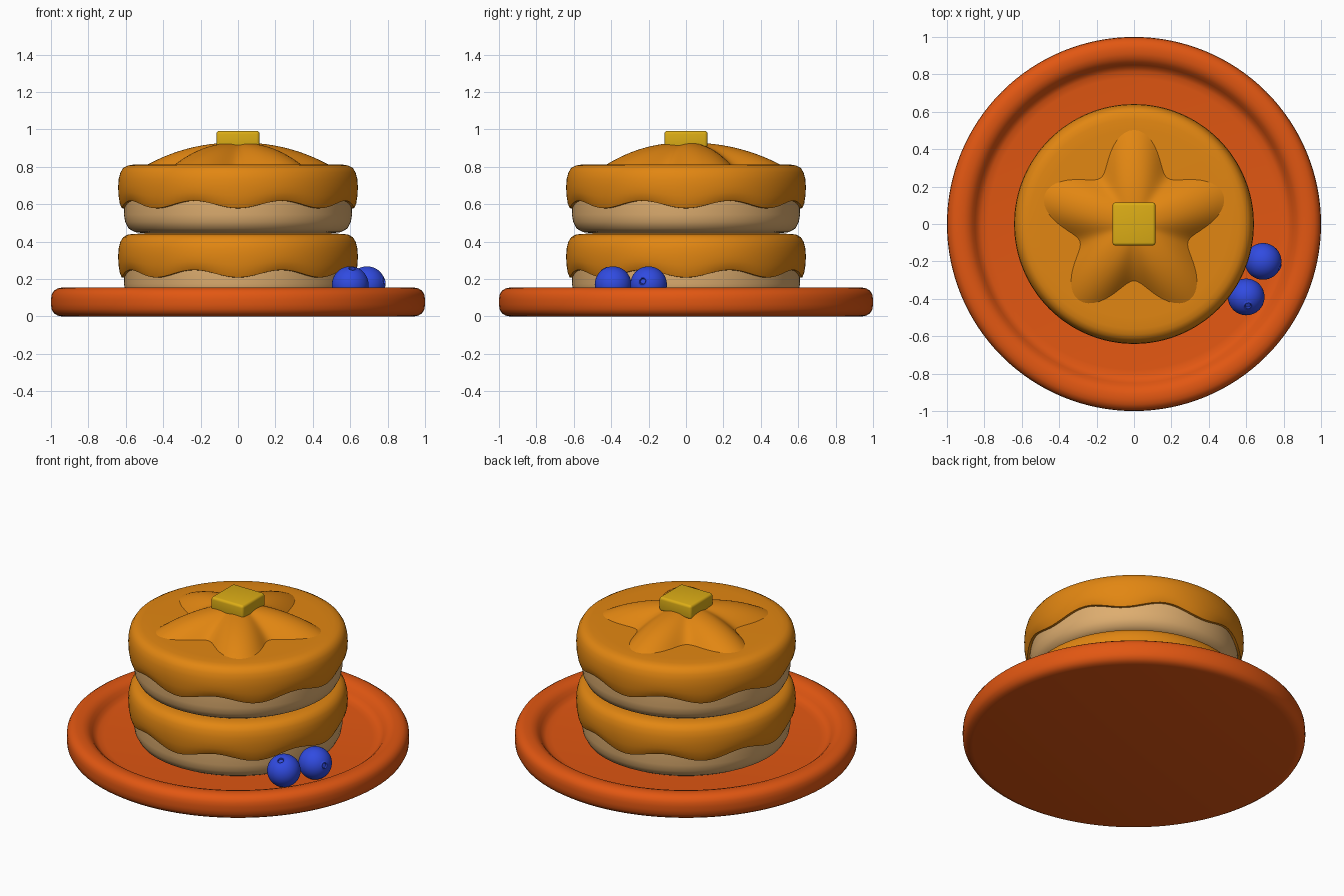
import bpy, bmesh, math
from mathutils import Vector

if "Cube" in bpy.data.objects:
    bpy.data.objects.remove(bpy.data.objects["Cube"])


def material(name, rgb):
    m = bpy.data.materials.new(name)
    m.diffuse_color = (*rgb, 1)
    m.use_nodes = True
    m.node_tree.nodes["Principled BSDF"].inputs["Base Color"].default_value = m.diffuse_color
    return m


ORANGE = material("plate orange", (0.76, 0.095, 0.006))
GOLD = material("golden brown", (0.76, 0.24, 0.006))
CREAM = material("pale batter", (0.73, 0.42, 0.16))
YELLOW = material("butter yellow", (0.72, 0.42, 0.008))
BLUE = material("berry blue", (0.03, 0.07, 0.75))


def finish(bm, name, mat, angle=40):
    bmesh.ops.recalc_face_normals(bm, faces=bm.faces)
    me = bpy.data.meshes.new(name)
    bm.to_mesh(me)
    bm.free()
    ob = bpy.data.objects.new(name, me)
    bpy.context.collection.objects.link(ob)
    me.materials.append(mat)
    bpy.ops.object.select_all(action='DESELECT')
    ob.select_set(True)
    bpy.context.view_layer.objects.active = ob
    bpy.ops.object.shade_smooth_by_angle(angle=math.radians(angle))
    return ob


def lathe(name, mat, rings, point, n=128, caps=(True, True)):
    """Stack of rings; point(ring, angle) gives each position."""
    bm = bmesh.new()
    loops = [[bm.verts.new(point(r, 2 * math.pi * i / n)) for i in range(n)] for r in rings]
    for a, b in zip(loops, loops[1:]):
        for i in range(n):
            j = (i + 1) % n
            bm.faces.new((a[i], a[j], b[j], b[i]))
    if caps[0]:
        bm.faces.new(loops[0])
    if caps[1]:
        bm.faces.new(loops[-1])
    return finish(bm, name, mat)


def round_point(p, a):
    return (p[0] * math.cos(a), p[0] * math.sin(a), p[1])


# plate with raised rounded rim
lathe("plate", ORANGE, [(0.94, 0), (0.965, 0.005), (0.985, 0.018), (0.997, 0.04), (1, 0.065),
                        (1, 0.09), (0.997, 0.115), (0.985, 0.137), (0.965, 0.15), (0.94, 0.155),
                        (0.91, 0.154), (0.885, 0.146), (0.865, 0.13), (0.85, 0.11),
                        (0.835, 0.092), (0.815, 0.081), (0.78, 0.077)], round_point)


# pancakes: pale base and golden top with a wavy lower edge
def pancake(prefix, z0):
    lathe(prefix + "_pale_base", CREAM,
          [(0.50, 0), (0.55, 0.006), (0.585, 0.025), (0.603, 0.06), (0.61, 0.10), (0.605, 0.2)],
          lambda p, a: round_point((p[0], p[1] + z0), a))

    # third value is how strongly the ring follows the wave
    def wavy(p, a):
        return round_point((p[0], p[1] + z0 - 0.02 * p[2] * math.cos(8 * a)), a)
    lathe(prefix + "_golden_top", GOLD,
          [(0.59, 0.175, 1), (0.608, 0.153, 1), (0.622, 0.154, 1), (0.632, 0.175, 0.8),
           (0.639, 0.21, 0.4), (0.641, 0.25, 0.1), (0.638, 0.29, 0), (0.629, 0.325, 0),
           (0.613, 0.35, 0), (0.59, 0.362, 0), (0.56, 0.367, 0), (0.5, 0.368, 0)], wavy)


pancake("lower_pancake", 0.075)
pancake("upper_pancake", 0.445)


# star-shaped syrup puddle, domed
def star(t, a):
    r = t * (0.405 + 0.1 * math.cos(5 * (a - math.pi / 2)))
    return (r * math.cos(a), r * math.sin(a), 0.812 + 0.118 * (1 - t ** 2.2))


lathe("syrup_star", GOLD, [1 - i / 16 for i in range(16)], star, n=120, caps=(False, True))

# butter pat
bm = bmesh.new()
bmesh.ops.create_cube(bm, size=1)
for v in bm.verts:
    v.co = Vector((v.co.x * 0.23, v.co.y * 0.23, v.co.z * 0.09 + 0.947))
bmesh.ops.bevel(bm, geom=bm.edges[:], offset=0.016, segments=4, profile=0.5, affect='EDGES')
finish(bm, "butter_pat", YELLOW)

# blueberries: sphere with a small dimple ringed by a crown
for k, (pos, aim) in enumerate([((0.69, -0.20, 0.17), (0.92, -0.33, 0.2)),
                                ((0.60, -0.39, 0.17), (0.1, -0.48, 0.87))]):
    R = 0.098
    prof = [(R * math.sin(t), R * math.cos(t)) for t in
            [math.pi * (0.985 - 0.915 * i / 30) for i in range(31)]]
    prof += [(0.019, 0.099), (0.016, 0.099), (0.013, 0.090)]
    ob = lathe("blueberry_%d" % (k + 1), BLUE, prof, round_point, n=48)
    ob.location = pos
    ob.rotation_mode = 'QUATERNION'
    ob.rotation_quaternion = Vector(aim).to_track_quat('Z', 'Y')
